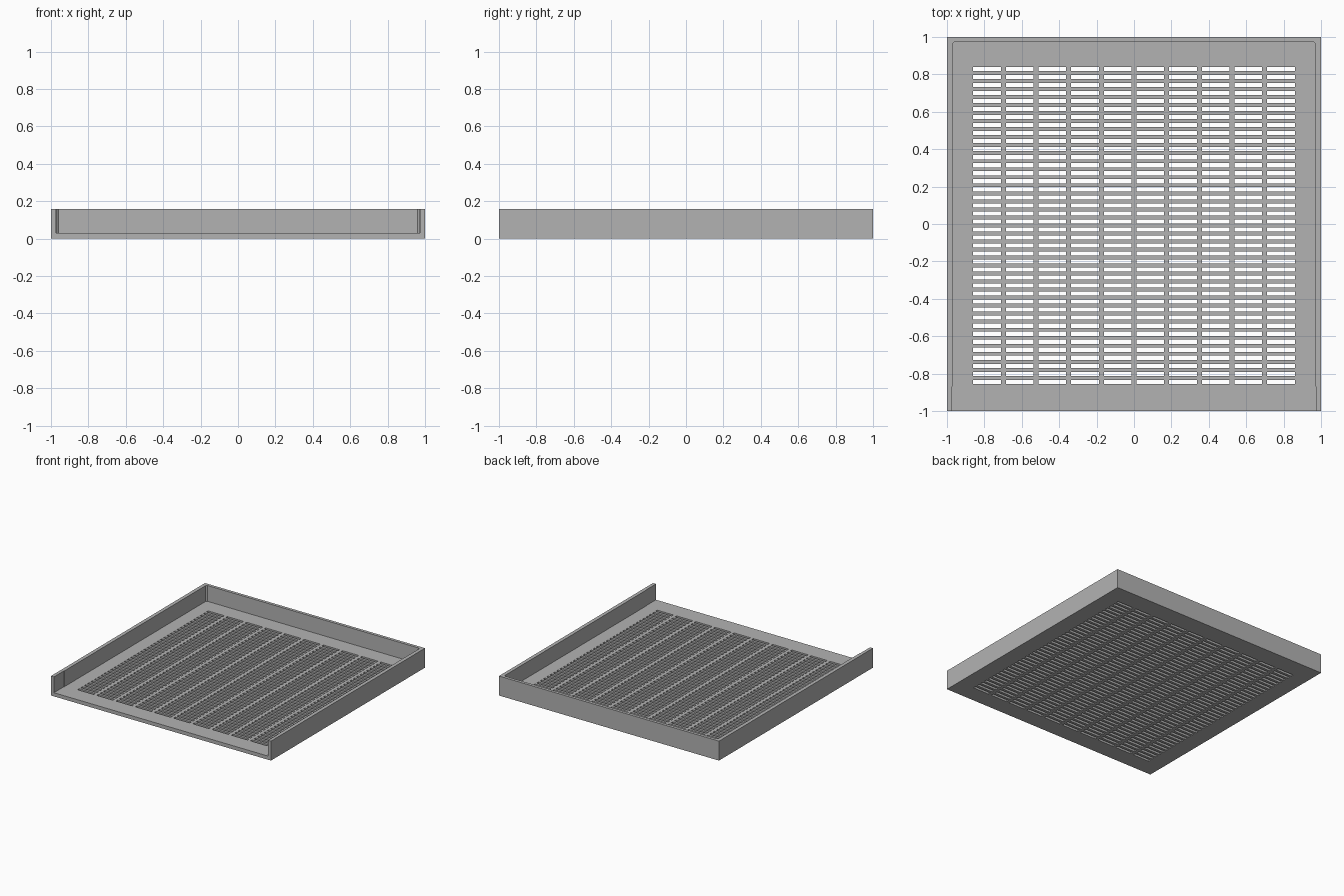
import bpy, bmesh

if "Cube" in bpy.data.objects:
    bpy.data.objects.remove(bpy.data.objects["Cube"], do_unlink=True)

FLOOR = 0.03          # floor thickness
HEIGHT = 0.16         # overall height
WALL = 0.03           # wall thickness
COLS, ROWS = 10, 40   # vent slots

grey = bpy.data.materials.new("plain grey")
grey.use_nodes = True
colour = (0.45, 0.45, 0.45, 1)
grey.diffuse_color = colour
grey.node_tree.nodes["Principled BSDF"].inputs["Base Color"].default_value = colour


def finish(bm, name):
    bmesh.ops.recalc_face_normals(bm, faces=bm.faces)
    mesh = bpy.data.meshes.new(name)
    bm.to_mesh(mesh)
    bm.free()
    mesh.materials.append(grey)
    obj = bpy.data.objects.new(name, mesh)
    bpy.context.collection.objects.link(obj)
    return obj


def extrude_up(bm, faces, height):
    new = bmesh.ops.extrude_face_region(bm, geom=faces)["geom"]
    verts = [v for v in new if isinstance(v, bmesh.types.BMVert)]
    bmesh.ops.translate(bm, vec=(0, 0, height), verts=verts)


def slot_cuts(count, pitch, size, centre):
    """Edges of evenly spaced slots, with the tray borders at both ends."""
    cuts = [-1]
    for i in range(count):
        mid = centre + (i - (count - 1) / 2) * pitch
        cuts += [mid - size / 2, mid + size / 2]
    return cuts + [1]


# Floor: a sheet of cells with every slot cell left open, then thickened
xs = slot_cuts(COLS, 0.1747, 0.148, 0)
ys = slot_cuts(ROWS, 0.0429, 0.022, -0.0075)
bm = bmesh.new()
grid = [[bm.verts.new((x, y, 0)) for y in ys] for x in xs]
for i in range(len(xs) - 1):
    for j in range(len(ys) - 1):
        if i % 2 and j % 2:
            continue
        bm.faces.new((grid[i][j], grid[i + 1][j], grid[i + 1][j + 1], grid[i][j + 1]))
extrude_up(bm, bm.faces[:], FLOOR)
finish(bm, "slotted_floor")

# Rim: a U-shaped wall open at the front, thinner at its front ends,
# with small chamfers in the inner back corners
inner, step, chamfer = 1 - WALL, 0.003, 0.01
half = [(0, 1), (1, 1), (1, -1), (inner + step, -1), (inner + step, -0.87),
        (inner, -0.87), (inner, 0.975 - chamfer), (inner - chamfer, 0.975), (0, 0.975)]
outline = half + [(-x, y) for x, y in reversed(half) if x]
bm = bmesh.new()
face = bm.faces.new([bm.verts.new((x, y, FLOOR)) for x, y in outline])
extrude_up(bm, [face], HEIGHT - FLOOR)
finish(bm, "rim_wall")
